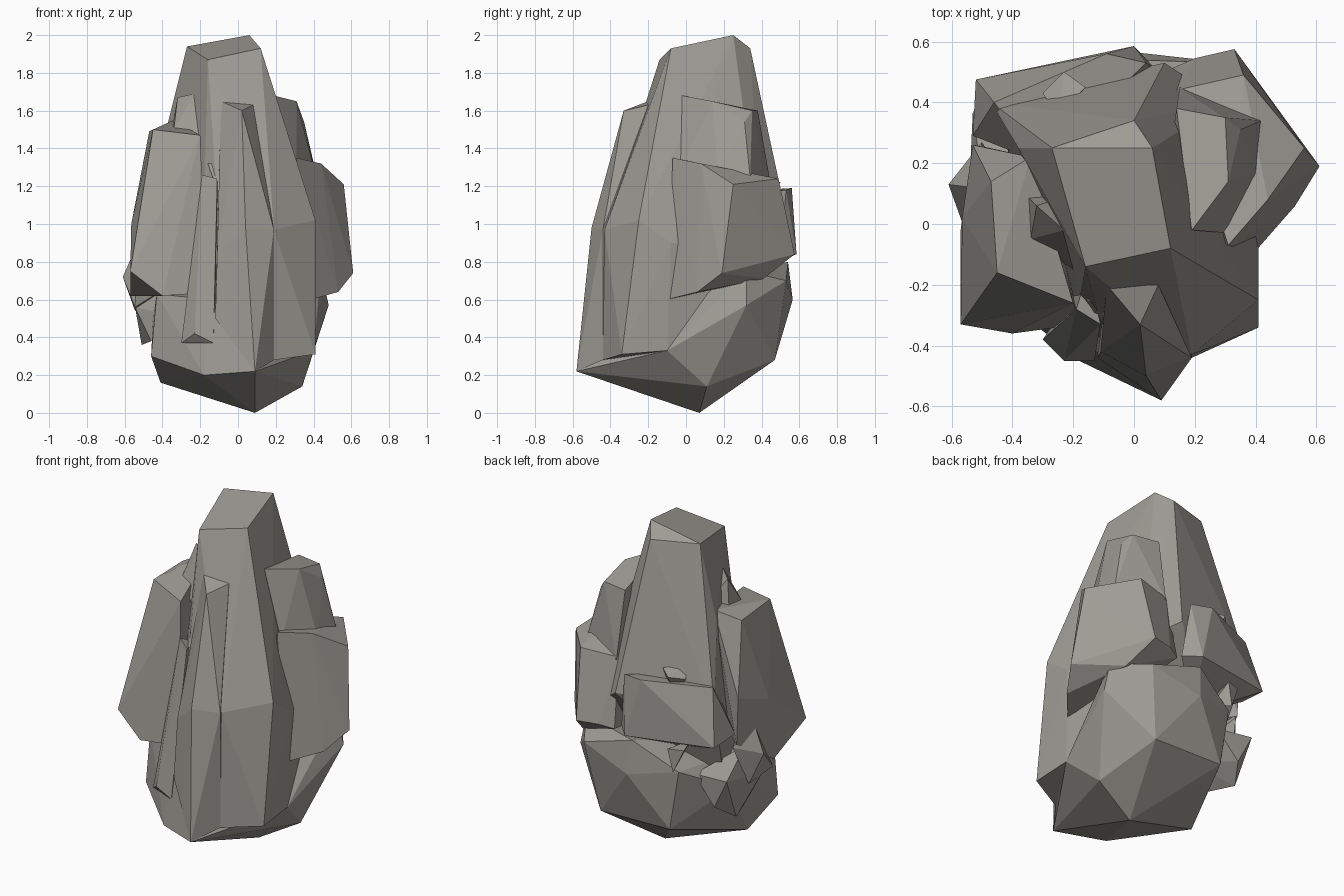
import bpy, bmesh

stone = bpy.data.materials.new("warm grey stone")
stone.diffuse_color = (0.345, 0.333, 0.30, 1)


def rock(name, *points):
    """One faceted chunk: the convex hull of its corner points."""
    bm = bmesh.new()
    for p in points:
        bm.verts.new(p)
    res = bmesh.ops.convex_hull(bm, input=bm.verts[:])
    junk = {v for v in res["geom_interior"] + res["geom_unused"]
            if isinstance(v, bmesh.types.BMVert)}
    bmesh.ops.delete(bm, geom=list(junk), context='VERTS')
    bmesh.ops.dissolve_limit(bm, angle_limit=0.03, verts=bm.verts[:], edges=bm.edges[:])
    bmesh.ops.recalc_face_normals(bm, faces=bm.faces[:])
    mesh = bpy.data.meshes.new(name)
    bm.to_mesh(mesh)
    bm.free()
    mesh.materials.append(stone)
    obj = bpy.data.objects.new(name, mesh)
    bpy.context.collection.objects.link(obj)
    return obj


# Tall central spire
rock("spire",
     (-0.27, 0.25, 1.94), (0.06, 0.25, 2.0), (0.0, 0.34, 1.93), (0.12, -0.08, 1.93),
     (-0.16, -0.14, 1.87), (-0.38, 0.25, 1.5), (-0.47, 0.40, 1.05), (0.10, 0.53, 1.05),
     (0.41, -0.25, 1.02), (0.19, -0.43, 0.97), (-0.10, -0.36, 0.95), (0.30, 0.40, 0.9),
     (0.41, -0.34, 0.31), (0.19, -0.44, 0.28), (0.40, -0.10, 0.33), (-0.20, -0.36, 0.35),
     (-0.40, 0.20, 0.5), (0.41, -0.08, 0.9))

# Thin fin on the front of the spire
rock("front_fin",
     (-0.09, -0.20, 1.65), (0.08, -0.20, 1.63), (0.02, -0.33, 1.60), (0.04, -0.50, 0.98),
     (0.19, -0.44, 0.97), (-0.11, -0.42, 0.85), (-0.12, -0.44, 0.50), (0.09, -0.58, 0.22),
     (0.19, -0.44, 0.28), (0.0, -0.15, 0.5))

# Narrow strip left of the fin
rock("front_strip",
     (-0.30, -0.38, 0.37), (-0.23, -0.45, 0.42), (-0.13, -0.45, 0.37), (-0.19, -0.28, 1.26),
     (-0.11, -0.33, 1.24), (-0.10, -0.20, 0.4), (-0.15, -0.15, 1.2))
rock("front_splinter",
     (-0.16, -0.25, 1.32), (-0.07, -0.27, 1.32), (-0.08, -0.36, 1.10), (-0.06, -0.34, 1.12),
     (-0.05, -0.2, 1.2))

# Broad foot
rock("foot",
     (0.09, 0.07, 0.0), (0.34, 0.11, 0.14), (-0.41, 0.0, 0.16), (-0.46, -0.22, 0.30),
     (-0.18, -0.45, 0.20), (0.09, -0.58, 0.22), (0.40, -0.10, 0.33), (-0.15, -0.40, 0.60),
     (0.48, 0.32, 0.57), (0.44, 0.32, 0.75), (0.24, 0.47, 0.28), (0.31, 0.53, 0.70),
     (0.0, 0.565, 0.60), (-0.02, 0.54, 0.80), (-0.22, 0.47, 0.29), (-0.28, 0.47, 0.65),
     (-0.43, -0.22, 0.63), (-0.45, 0.2, 0.5))

# Left slab
rock("left_slab",
     (-0.45, -0.16, 1.50), (-0.34, 0.22, 1.55), (-0.47, 0.14, 1.49), (-0.20, -0.26, 1.47),
     (-0.19, -0.28, 1.22), (-0.57, -0.33, 0.75), (-0.40, -0.36, 0.62), (-0.25, -0.34, 0.63),
     (-0.57, -0.02, 0.62), (-0.565, 0.02, 1.0), (-0.53, 0.26, 1.08), (-0.52, 0.26, 0.8),
     (-0.25, 0.0, 0.75))

# Upper left shard
rock("upper_left_shard",
     (-0.23, -0.02, 1.69), (-0.32, 0.06, 1.67), (-0.34, -0.05, 1.5), (-0.20, -0.15, 1.4),
     (-0.2, 0.1, 1.5), (-0.36, 0.1, 1.45))

# Chips low on the left
rock("left_chip",
     (-0.51, 0.25, 0.36), (-0.44, 0.36, 0.44), (-0.53, 0.37, 0.62), (-0.545, 0.05, 0.56),
     (-0.46, 0.08, 0.38), (-0.30, 0.10, 0.5), (-0.50, 0.15, 0.75), (-0.3, 0.35, 0.6))
rock("left_crystal",
     (-0.61, 0.13, 0.72), (-0.545, -0.05, 0.56), (-0.545, 0.18, 0.54), (-0.50, 0.27, 0.78),
     (-0.53, 0.12, 0.90), (-0.40, 0.10, 0.65))

# Right slab
rock("right_slab",
     (0.31, -0.07, 1.35), (0.39, -0.10, 0.60), (0.44, 0.08, 1.32), (0.56, 0.25, 1.21),
     (0.61, 0.19, 0.74), (0.53, 0.06, 0.64), (0.36, 0.49, 1.24), (0.33, 0.575, 0.84),
     (0.40, 0.41, 0.71), (0.14, 0.44, 1.22), (0.12, 0.51, 0.82), (0.20, 0.545, 0.84),
     (0.2, 0.0, 0.7))

# Upper right slab
rock("upper_right_slab",
     (0.19, -0.02, 1.68), (0.31, 0.14, 1.65), (0.35, 0.31, 1.54), (0.30, 0.35, 1.60),
     (0.14, 0.38, 1.60), (0.42, 0.34, 1.24), (0.41, 0.17, 1.26), (0.31, -0.03, 1.28),
     (0.15, 0.45, 1.2), (0.1, 0.1, 1.3))

# Back slab
rock("back_slab",
     (-0.52, 0.475, 0.86), (0.0, 0.585, 0.84), (-0.53, 0.29, 0.88), (-0.46, 0.40, 1.18),
     (-0.09, 0.56, 1.19), (0.04, 0.53, 1.18), (0.08, 0.50, 0.85), (-0.30, 0.20, 1.15),
     (-0.2, 0.25, 0.7))

# Small crystals on and under the back slab
rock("back_crystal_top",
     (-0.30, 0.43, 1.20), (-0.23, 0.50, 1.22), (-0.16, 0.45, 1.24), (-0.25, 0.35, 1.26),
     (-0.2, 0.4, 1.05))
rock("back_crystal_low",
     (-0.33, 0.49, 0.80), (-0.24, 0.52, 0.80), (-0.27, 0.51, 0.66), (-0.2, 0.42, 0.68),
     (-0.28, 0.35, 0.8))
